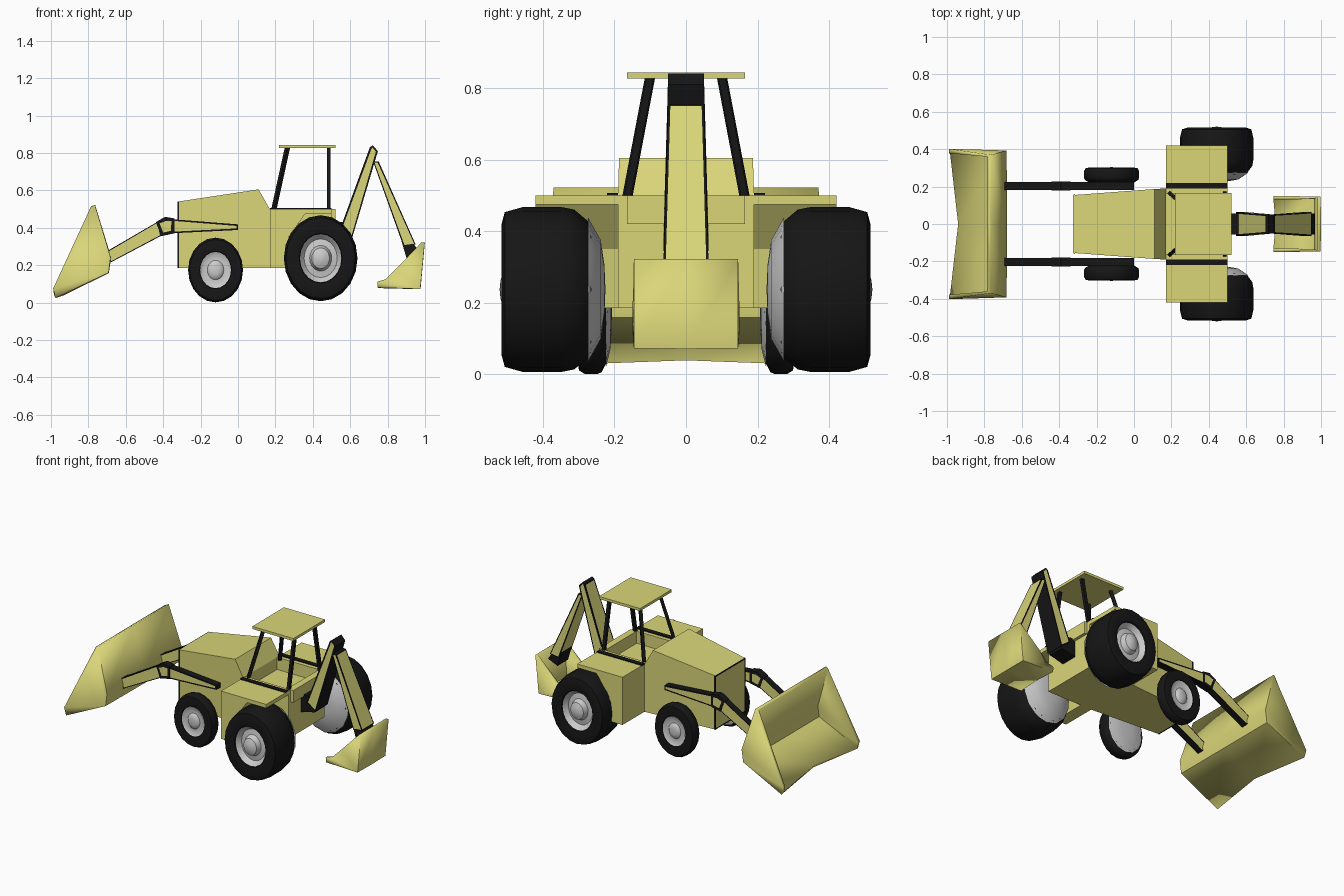
import bpy, bmesh, math
from mathutils import Vector, Matrix

if "Cube" in bpy.data.objects:
    bpy.data.objects.remove(bpy.data.objects["Cube"])


def material(name, col):
    m = bpy.data.materials.new(name)
    m.diffuse_color = (*col, 1)
    m.use_nodes = True
    m.node_tree.nodes["Principled BSDF"].inputs["Base Color"].default_value = m.diffuse_color
    return m


YELLOW = material("yellow_paint", (0.70, 0.67, 0.19))
BLACK = material("black", (0.008, 0.008, 0.008))


def finish(name, bm, mats=(), smooth=False):
    bmesh.ops.recalc_face_normals(bm, faces=bm.faces)
    me = bpy.data.meshes.new(name)
    bm.to_mesh(me)
    bm.free()
    for m in mats:
        me.materials.append(m)
    ob = bpy.data.objects.new(name, me)
    bpy.context.collection.objects.link(ob)
    if smooth:
        bpy.ops.object.select_all(action='DESELECT')
        ob.select_set(True)
        bpy.context.view_layer.objects.active = ob
        bpy.ops.object.shade_smooth_by_angle(angle=math.radians(40))
    return ob


def prism(name, pts, ws, y=0, mats=(YELLOW,), inset=0, pick=lambda n: True):
    """Side profile (x, z) spread to y +/- w; picked faces get an inset panel in the second material."""
    if not isinstance(ws, (list, tuple)):
        ws = [ws] * len(pts)
    bm = bmesh.new()
    a, b = [[bm.verts.new((x, y + s * w, z)) for (x, z), w in zip(pts, ws)] for s in (-1, 1)]
    bm.faces.new(a)
    bm.faces.new(b[::-1])
    for i in range(len(pts)):
        j = (i + 1) % len(pts)
        bm.faces.new((a[i], b[i], b[j], a[j]))
    bmesh.ops.recalc_face_normals(bm, faces=bm.faces)
    if inset:
        faces = [f for f in bm.faces if pick(f.normal)]
        bmesh.ops.inset_individual(bm, faces=faces, thickness=inset)
        for f in faces:
            f.material_index = 1
    return finish(name, bm, mats)


def box(name, x0, x1, y0, y1, z0, z1, mat=YELLOW):
    return prism(name, [(x0, z0), (x1, z0), (x1, z1), (x0, z1)], (y1 - y0) / 2, (y0 + y1) / 2, (mat,))


def rod(name, p, q, t, mat=BLACK):
    p, q = Vector(p), Vector(q)
    d = q - p
    bm = bmesh.new()
    bmesh.ops.create_cube(bm, size=1, matrix=Matrix.Translation((p + q) / 2)
                          @ d.to_track_quat('Z', 'Y').to_matrix().to_4x4()
                          @ Matrix.Diagonal((t, t, d.length, 1)))
    return finish(name, bm, (mat,))


def lathe(name, prof, c, rx, rz, y0, y1, side, mats=(), n=20, turn=0.0):
    """Spin (radius, depth) ratios about the axle."""
    bm = bmesh.new()
    rings = []
    for r, t in prof:
        rings.append([bm.verts.new((c[0] + rx * r * math.cos(2 * math.pi * (k + turn) / n),
                                    side * (y0 + (y1 - y0) * t),
                                    c[1] + rz * r * math.sin(2 * math.pi * (k + turn) / n)))
                      for k in range(n)])
    for a, b in zip(rings, rings[1:]):
        for k in range(n):
            bm.faces.new((a[k], a[(k + 1) % n], b[(k + 1) % n], b[k]))
    bmesh.ops.remove_doubles(bm, verts=bm.verts, dist=1e-5)
    return finish(name, bm, mats, True)


def bucket(name, path, ws, rim, dip, t):
    """Open scoop: bent plate across the width, closed by two side plates."""
    bm = bmesh.new()
    rows = []
    for u in (-1, 0, 1):
        row = []
        for i, ((x, z), w) in enumerate(zip(path, ws)):
            d = dip if (i == 0 and u == 0) else (0, 0)
            row.append(bm.verts.new((x + d[0], u * w, z + d[1])))
        rows.append(row)
    for a, b in zip(rows, rows[1:]):
        for i in range(len(path) - 1):
            bm.faces.new((a[i], a[i + 1], b[i + 1], b[i]))
    for row, u in ((rows[0], -1), (rows[2], 1)):
        bm.faces.new(row + [bm.verts.new((x, u * ws[0], z)) for x, z in rim])
    ob = finish(name, bm, (YELLOW,), True)
    m = ob.modifiers.new("thickness", 'SOLIDIFY')
    m.thickness = t
    m.offset = 0


# engine hood with framed grille
prism("hood", [(-.32, .185), (-.32, .54), (.11, .605), (.17, .5), (.17, .185)],
      [.155, .155, .187, .19, .19], mats=(YELLOW,))
prism("grille", [(-.324, .185), (-.324, .54), (-.315, .54), (-.315, .185)], .157,
      mats=(BLACK, YELLOW), inset=.012, pick=lambda n: n.x < -.9)

# cab tub with sunken floor
box("cab_base", .17, .5, -.19, .19, .185, .42)
box("cab_back_wall", .475, .52, -.165, .165, .42, .5)

for s in (-1, 1):
    tag = "left" if s > 0 else "right"
    box("cab_side_wall_" + tag, .17, .5, s * .177 - .013, s * .177 + .013, .42, .5)
    # fender with front panel and wheel arch
    prism("fender_" + tag, [(.17, .185), (.25, .185), (.27, .35), (.36, .475), (.5, .475), (.5, .5), (.17, .5)],
          .115, s * .305)
    box("fender_strip_" + tag, .17, .5, s * .205 - .015, s * .205 + .015, .495, .506, BLACK)
    # roof posts
    rod("front_post_" + tag, (.19, s * .165, .49), (.265, s * .1, .832), .02)
    rod("rear_post_" + tag, (.485, s * .165, .49), (.485, s * .1, .832), .02)

    # loader arm: rear bar, elbow link, front bar
    flat = lambda n: abs(n.y) > .9
    arm = dict(y=s * .203, mats=(BLACK, YELLOW), pick=flat)
    prism("loader_rear_bar_" + tag, [(0, .388), (0, .418), (-.36, .446), (-.36, .37)], .022, inset=.012, **arm)
    prism("loader_elbow_" + tag, [(-.34, .37), (-.34, .45), (-.39, .458), (-.44, .43), (-.41, .355)],
          .024, inset=.022, **arm)
    prism("loader_front_bar_" + tag, [(-.43, .432), (-.70, .275), (-.68, .215), (-.41, .357)],
          .022, inset=.007, **arm)

    # wheels: tyre, outer hub and inner dished disc
    for part, c, rx, rz, y0, y1 in (("rear", (.442, .237), .197, .23, .225, .515),
                                    ("front", (-.12, .174), .147, .173, .207, .302)):
        w = (c, rx, rz, y0, y1, s)
        lathe(f"{part}_tyre_{tag}", [(.5, .06), (.8, .14), (.97, .3), (1, .42), (1, .8), (.94, .97),
                                     (.8, 1), (.58, .97), (.52, .82)], *w, mats=(BLACK,))
        lathe(f"{part}_hub_{tag}", [(.56, .94), (.45, .84), (.3, .86), (.24, .97), (.12, 1.01), (0, 1.02)], *w)
        lathe(f"{part}_inner_disc_{tag}", [(.88, .17), (.6, .045), (.3, .01), (0, 0)], *w, n=14, turn=.5)

# roof
box("roof", .22, .52, -.165, .165, .826, .843)

# loader bucket
bucket("loader_bucket", [(-.98, .032), (-.70, .165), (-.69, .24), (-.775, .518)],
       [.39, .385, .385, .365], [(-.988, .075)], (.045, .018), .024)

# digger boom, stick and bucket
skin = lambda n: abs(n.z) < .75
prism("boom", [(.545, .39), (.61, .345), (.748, .81), (.72, .84), (.705, .83)],
      [.063, .063, .05, .05, .05], mats=(BLACK, YELLOW), inset=.011, pick=lambda n: skin(n) and n.x < .5)
prism("boom_bracket", [(.49, .31), (.60, .335), (.61, .40), (.57, .43), (.49, .43)], .055, mats=(BLACK,))
prism("stick", [(.722, .755), (.752, .755), (.95, .31), (.885, .30)], [.05, .05, .063, .063],
      mats=(BLACK, YELLOW), inset=.009, pick=skin)
prism("stick_end", [(.865, .36), (.90, .375), (.968, .27), (.90, .24)], .055, mats=(BLACK,))
bucket("digger_bucket", [(.745, .086), (.97, .078), (.99, .322)], [.14, .14, .142],
       [(.86, .195), (.79, .125), (.745, .112)], (.012, 0), .018)
